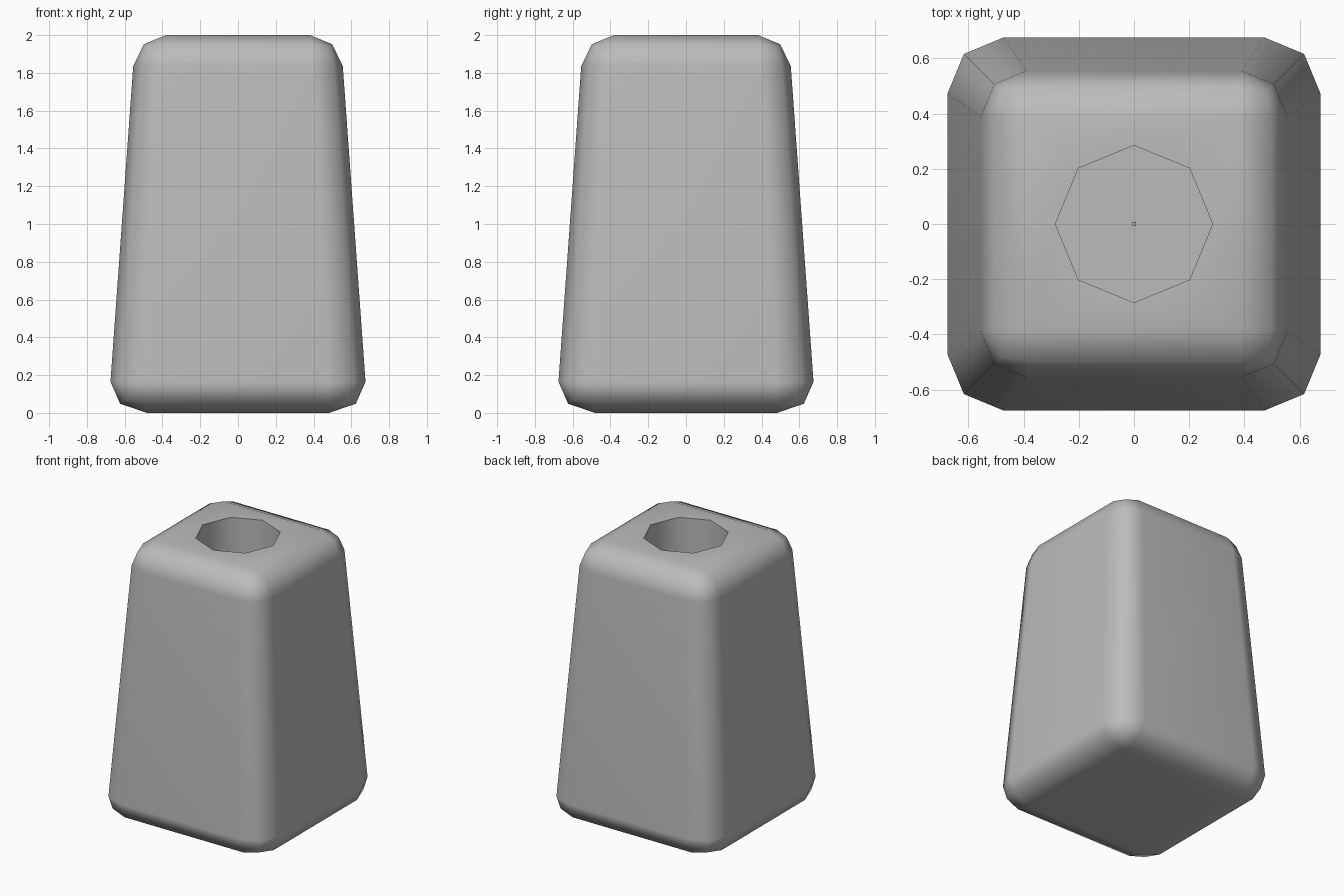
import bpy, bmesh, math

if "Cube" in bpy.data.objects:
    bpy.data.objects.remove(bpy.data.objects["Cube"])

HALF, TAPER, BEVEL, BEVEL_Z = 0.687, 0.072, 0.205, 0.165
HOLE_R, HOLE_DEPTH = 0.285, 1.0

grey = bpy.data.materials.new("plain grey")
grey.diffuse_color = (0.5, 0.5, 0.5, 1)
grey.use_nodes = True
grey.node_tree.nodes["Principled BSDF"].inputs["Base Color"].default_value = grey.diffuse_color


def add_object(name, bm):
    me = bpy.data.meshes.new(name)
    bm.to_mesh(me)
    bm.free()
    ob = bpy.data.objects.new(name, me)
    bpy.context.collection.objects.link(ob)
    me.materials.append(grey)
    return ob


# rounded block: bevel evenly, then squash to height 2 and taper upwards
bm = bmesh.new()
bmesh.ops.create_cube(bm, size=2)
tall = BEVEL / BEVEL_Z
for v in bm.verts:
    v.co.x *= HALF
    v.co.y *= HALF
    v.co.z *= tall
bmesh.ops.bevel(bm, geom=bm.edges[:], offset=BEVEL, segments=2, profile=0.5,
                affect='EDGES', clamp_overlap=True)
for v in bm.verts:
    v.co.z = v.co.z / tall + 1
    s = (HALF - TAPER * v.co.z) / HALF
    v.co.x *= s
    v.co.y *= s

# octagonal socket cut into the top
bm.normal_update()
top = max(bm.faces, key=lambda f: f.calc_center_median().z)
outer = list(top.edges)
bmesh.ops.delete(bm, geom=[top], context='FACES_ONLY')
ring = [bm.verts.new((HOLE_R * math.cos(i * math.pi / 4),
                      HOLE_R * math.sin(i * math.pi / 4), 2)) for i in range(8)]
rim = [bm.edges.new((ring[i], ring[(i + 1) % 8])) for i in range(8)]
bmesh.ops.triangle_fill(bm, edges=outer + rim, use_beauty=True, normal=(0, 0, 1))
low = [bm.verts.new((v.co.x, v.co.y, 2 - HOLE_DEPTH)) for v in ring]
for i in range(8):
    j = (i + 1) % 8
    bm.faces.new((ring[i], ring[j], low[j], low[i]))
bm.faces.new(low)
bmesh.ops.recalc_face_normals(bm, faces=bm.faces[:])
block = add_object("tapered_block", bm)

bpy.context.view_layer.objects.active = block
block.select_set(True)
bpy.ops.object.shade_smooth_by_angle(angle=math.radians(60))
wn = block.modifiers.new("even normals", 'WEIGHTED_NORMAL')
wn.keep_sharp = True

# tiny square peg at the socket floor
bm = bmesh.new()
bmesh.ops.create_cube(bm, size=0.014)
peg = add_object("socket_peg", bm)
peg.location.z = 2 - HOLE_DEPTH + 0.007
